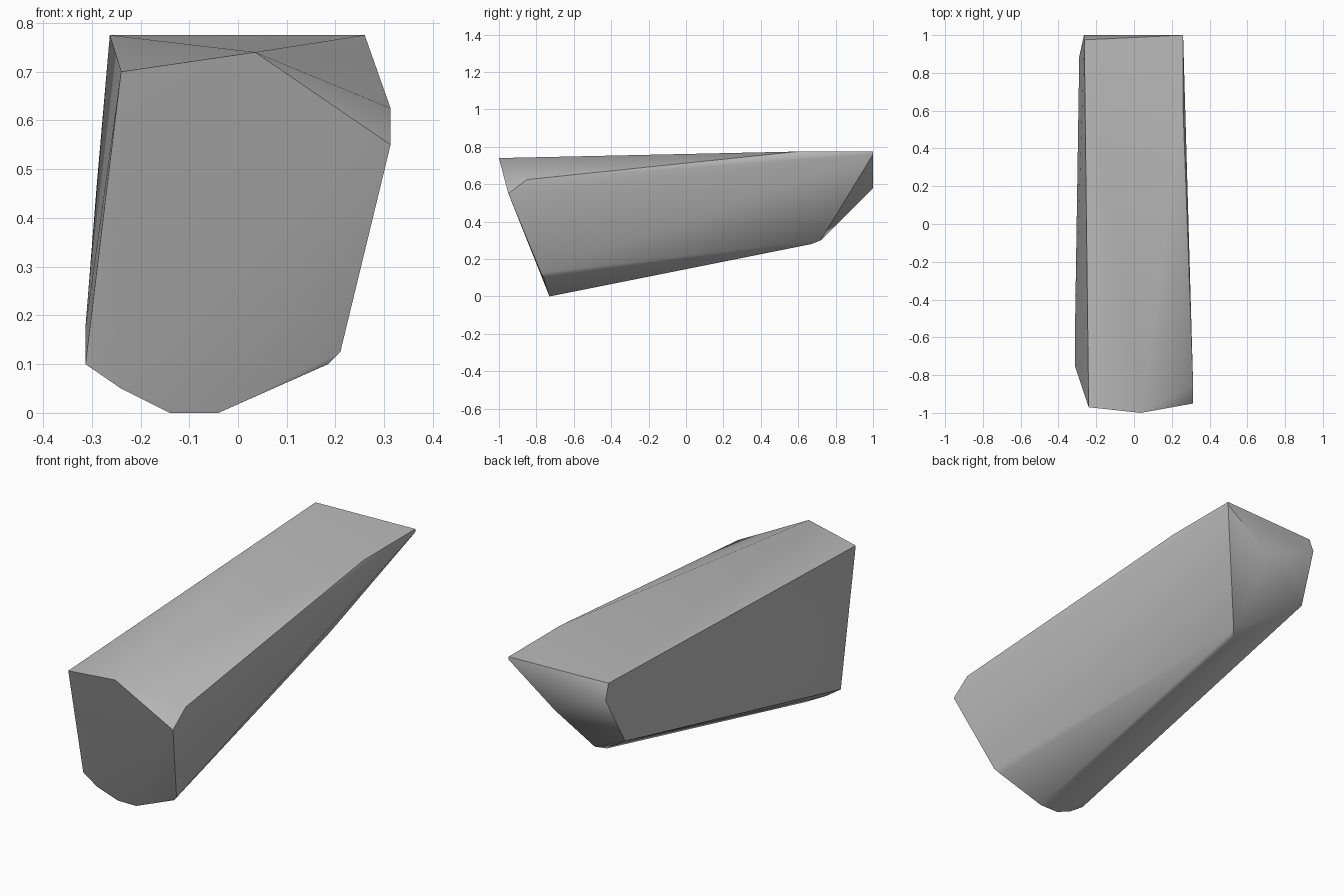
import bpy
import bmesh
import math

default_cube = bpy.data.objects.get("Cube")
if default_cube:
    bpy.data.objects.remove(default_cube, do_unlink=True)


def make_material(name, colour):
    """Plain flat material used in the viewport and in a render."""
    material = bpy.data.materials.new(name)
    material.use_nodes = True
    material.diffuse_color = colour
    shader = next(n for n in material.node_tree.nodes if n.type == "BSDF_PRINCIPLED")
    shader.inputs["Base Color"].default_value = colour
    return material


def make_hull(name, outlines, material):
    """Wrap a tight convex skin around the corner outlines."""
    bm = bmesh.new()
    for outline in outlines:
        for corner in outline:
            bm.verts.new(corner)
    result = bmesh.ops.convex_hull(bm, input=bm.verts[:])
    spare = {v for v in result["geom_interior"] + result["geom_unused"]
             if isinstance(v, bmesh.types.BMVert)}
    bmesh.ops.delete(bm, geom=list(spare), context="VERTS")
    bmesh.ops.recalc_face_normals(bm, faces=bm.faces[:])
    mesh = bpy.data.meshes.new(name)
    bm.to_mesh(mesh)
    bm.free()
    mesh.materials.append(material)
    block = bpy.data.objects.new(name, mesh)
    bpy.context.collection.objects.link(block)
    return block


# Slanted front face, from the upper left corner round to the lower left
front_face = [
    (-.24, -.97, .7), (.035, -1, .74), (.313, -.95, .55),
    (.21, -.775, .125), (.185, -.76, .1), (-.04, -.73, 0),
    (-.14, -.73, 0), (-.24, -.75, .05), (-.313, -.75, .1),
]

# Corners along the sides: upper chamfer, top edge, and lower flank bulge
side_corners = [(.313, -.85, .625), (.26, .6, .775), (-.313, -.6, .175)]

# Small upright back face
back_face = [
    (-.263, .975, .775), (-.265, 1, .7), (.01, 1, .58),
    (.26, 1, .76), (.26, 1, .775),
]

# Undercut leading from the back face to the keel
back_undercut = [(-.29, .885, .465), (-.01, .72, .3), (-.04, .67, .28)]

grey = make_material("plain grey", (.5, .5, .5, 1))
block = make_hull("tapered_block",
                  [front_face, side_corners, back_face, back_undercut], grey)

# Smooth the gently bent faces while keeping the hard edges
bpy.ops.object.select_all(action="DESELECT")
block.select_set(True)
bpy.context.view_layer.objects.active = block
bpy.ops.object.shade_smooth_by_angle(angle=math.radians(30))
